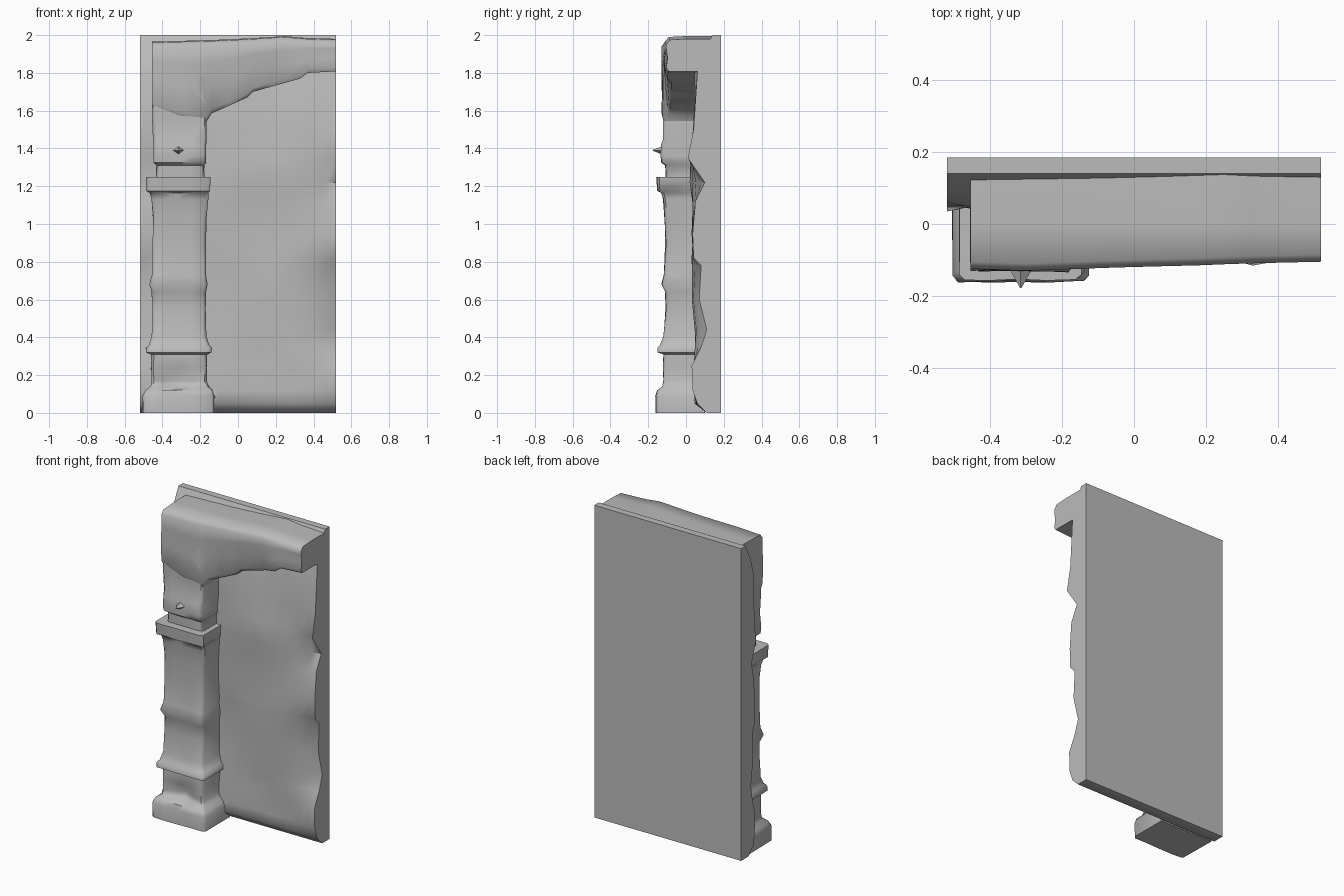
import bpy, bmesh, math, random

random.seed(4)
if "Cube" in bpy.data.objects:
    bpy.data.objects.remove(bpy.data.objects["Cube"], do_unlink=True)

stone = bpy.data.materials.new("grey_stone")
stone.use_nodes = True
GREY = (0.5, 0.5, 0.5, 1)
stone.diffuse_color = GREY
stone.node_tree.nodes["Principled BSDF"].inputs["Base Color"].default_value = GREY


def wobble(amount=0.005):
    return random.uniform(-amount, amount)


def lerp(table, t):
    """Linear lookup in a list of (position, value) pairs."""
    for (a, va), (b, vb) in zip(table, table[1:]):
        if t <= b:
            return va + (vb - va) * (t - a) / (b - a)
    return table[-1][1]


def loft(name, rings, angle):
    """Skin a list of closed rings and cap both ends."""
    bm = bmesh.new()
    rows = [[bm.verts.new(p) for p in ring] for ring in rings]
    n = len(rows[0])
    for low, high in zip(rows, rows[1:]):
        for i in range(n):
            j = (i + 1) % n
            bm.faces.new((low[i], low[j], high[j], high[i]))
    bm.faces.new(rows[0])
    bm.faces.new(rows[-1])
    bmesh.ops.recalc_face_normals(bm, faces=bm.faces)
    mesh = bpy.data.meshes.new(name)
    bm.to_mesh(mesh)
    bm.free()
    mesh.materials.append(stone)
    obj = bpy.data.objects.new(name, mesh)
    bpy.context.collection.objects.link(obj)
    bpy.ops.object.select_all(action='DESELECT')
    obj.select_set(True)
    bpy.context.view_layer.objects.active = obj
    bpy.ops.object.shade_smooth_by_angle(angle=math.radians(angle))
    return obj


# Wall slab: flat back, hewn front with chipped right and left edges
chipped = [(0, .11), (.05, .06), (.12, .035), (.25, .03), (.35, .08), (.44, .11),
           (.6, .07), (.78, .08), (.82, .04), (.95, .035), (1.12, .05), (1.22, .10),
           (1.35, .01), (1.5, .04), (1.8, .06), (1.9, .09), (1.96, .12), (2, .14)]
columns = [-.52, -.47, -.4, -.25, -.1, 0, .1, .2, .3, .4, .47, .52]
wall_rings = []
for z, edge in chipped:
    ring = []
    for x in columns:
        near_edge = max(0, (abs(x) - .3) / .22) ** 2
        chip = edge if x > 0 else .5 * edge + .03
        hewn = .045 + .012 * math.sin(5 * x + 4 * z) + wobble(.006)
        if 1.2 < z < 1.4:
            hewn -= .02 * math.cos(4 * (x - .2))
        if z < .02 or z > 1.85:
            near_edge = 1
            chip = edge
        ring.append((x, hewn + (chip - hewn) * near_edge, z))
    ring += [(.52, .185, z), (-.52, .185, z)]
    wall_rings.append(ring)
loft("wall_slab", wall_rings, 50)


# Pillar: height, left x, right x, front y
def pillar_ring(z, left, right, front, dent=0, chamfer=.014, rough=.003):
    mid = (left + right) / 2 - .01
    quarter = (right - left) / 4
    pts = [(left, .1), (left, front + chamfer), (left + chamfer, front),
           (mid - quarter, front + dent * .4), (mid, front + dent),
           (mid + quarter, front + dent * .4), (right - chamfer, front),
           (right, front + chamfer), (right, .1)]
    return [(x + wobble(rough), y + wobble(rough), z) for x, y in pts]


pillar_profile = [
    (0, -.505, -.125, -.16), (.09, -.505, -.125, -.16), (.12, -.49, -.135, -.15),
    (.14, -.465, -.155, -.125, .045), (.17, -.46, -.165, -.12, .055),
    (.24, -.46, -.165, -.12), (.31, -.46, -.165, -.118), (.32, -.485, -.14, -.148),
    (.345, -.485, -.14, -.148), (.36, -.47, -.155, -.135), (.41, -.455, -.17, -.12),
    (.55, -.455, -.172, -.108), (.64, -.455, -.172, -.108), (.68, -.47, -.162, -.128),
    (.73, -.455, -.17, -.116), (.9, -.45, -.17, -.108), (1.03, -.45, -.165, -.115),
    (1.13, -.455, -.16, -.12), (1.165, -.465, -.155, -.13), (1.175, -.485, -.148, -.15),
    (1.249, -.485, -.148, -.155), (1.25, -.435, -.18, -.11)]
loft("pillar", [pillar_ring(*p) for p in pillar_profile], 50)

# Upper shaft above the capital, with a worn collar
shaft_profile = [
    (1.24, -.435, -.18, -.105), (1.31, -.432, -.18, -.108), (1.325, -.445, -.17, -.13),
    (1.36, -.445, -.17, -.132), (1.42, -.445, -.17, -.132), (1.45, -.45, -.165, -.12),
    (1.57, -.455, -.165, -.12), (1.75, -.452, -.165, -.122), (1.9, -.45, -.17, -.12)]
loft("upper_shaft", [pillar_ring(*p) for p in shaft_profile], 50)

# Small chipped spur on the collar
spur = [[(-.315 + s * math.cos(a), y, 1.39 + .7 * s * math.sin(a))
         for a in (0, 1.6, 3.14, 4.7)] for y, s in ((-.11, .04), (-.178, .002))]
loft("collar_spur", spur, 50)

# Beam sweeping out of the shaft: underside, top and front along x
underside = [(-.455, 1.62), (-.3, 1.57), (-.165, 1.545), (-.14, 1.585), (.05, 1.67),
             (.08, 1.70), (.33, 1.77), (.37, 1.80), (.52, 1.808)]
top = [(-.455, 1.965), (-.1, 1.975), (.1, 1.985), (.25, 1.995), (.35, 1.985), (.52, 1.98)]
front = [(-.455, -.125), (-.3, -.13), (-.02, -.12), (.18, -.115), (.3, -.11), (.52, -.105)]
stations = [-.455, -.4, -.3, -.165, -.14, -.05, .05, .08, .18, .25, .33, .37, .45, .52]
beam_rings = []
for x in stations:
    low, high, face = lerp(underside, x), lerp(top, x), lerp(front, x)
    # the bracket part leans back beneath the beam
    lean = .025 if -.16 < x < .3 else 0
    section = [(.13, low), (face + lean + .012, low), (face + lean, low + .02),
               (face + lean * .5 + wobble(.008), low + (high - low) * .4),
               (face, low + (high - low) * .7), (face, high - .03),
               (face + .02, high - .005), (0, high), (.14, high)]
    beam_rings.append([(x, y, z) for y, z in section])
loft("arched_beam", beam_rings, 50)
